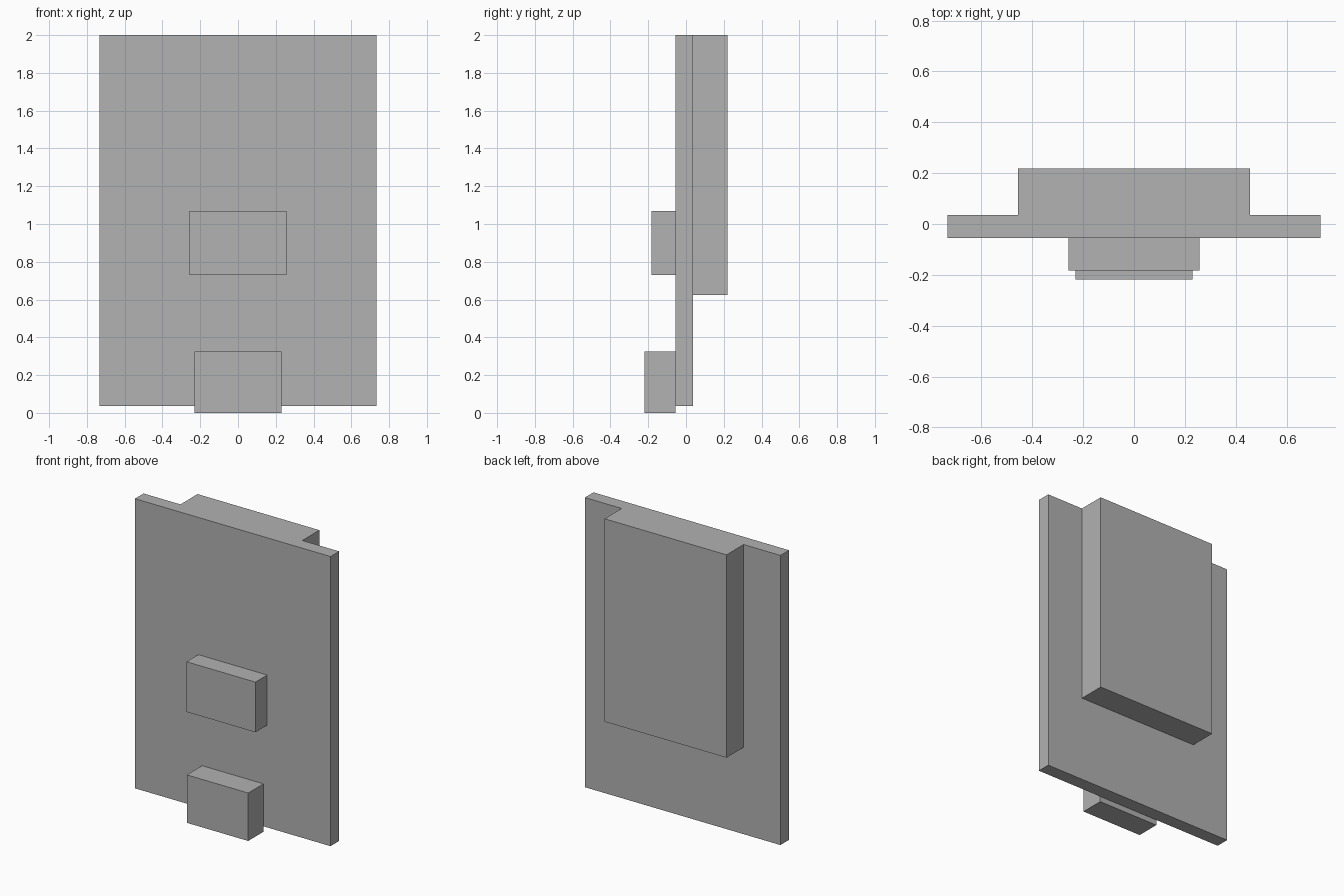
import bpy
import bmesh
from mathutils import Vector

cube = bpy.data.objects.get("Cube")
if cube:
    bpy.data.objects.remove(cube, do_unlink=True)

# Single plain grey
grey = bpy.data.materials.new("plain_grey")
grey.use_nodes = True
colour = (0.445, 0.445, 0.445, 1.0)
grey.diffuse_color = colour
grey.node_tree.nodes["Principled BSDF"].inputs["Base Color"].default_value = colour


def block(name, half_width, y_range, z_range):
    """Flat-faced box centred on x, spanning the given y and z ranges."""
    (y0, y1), (z0, z1) = y_range, z_range
    size = Vector((2 * half_width, y1 - y0, z1 - z0))
    bm = bmesh.new()
    bmesh.ops.create_cube(bm, size=1.0)
    bmesh.ops.scale(bm, vec=size, verts=bm.verts)
    mesh = bpy.data.meshes.new(name)
    bm.to_mesh(mesh)
    bm.free()
    mesh.materials.append(grey)
    obj = bpy.data.objects.new(name, mesh)
    obj.location = (0, (y0 + y1) / 2, (z0 + z1) / 2)
    bpy.context.collection.objects.link(obj)
    return obj


BOARD_FRONT, BOARD_BACK = -0.056, 0.036

# Upright board
block("main_board", 0.733, (BOARD_FRONT, BOARD_BACK), (0.037, 2.0))
# Large raised slab on the back, flush with the top edge
block("back_slab", 0.457, (BOARD_BACK, 0.219), (0.625, 2.0))
# Small block in the middle of the front
block("front_block", 0.258, (-0.182, BOARD_FRONT), (0.73, 1.07))
# Bottom block, reaching slightly below the board
block("bottom_block", 0.23, (-0.219, BOARD_FRONT), (0.0, 0.325))
